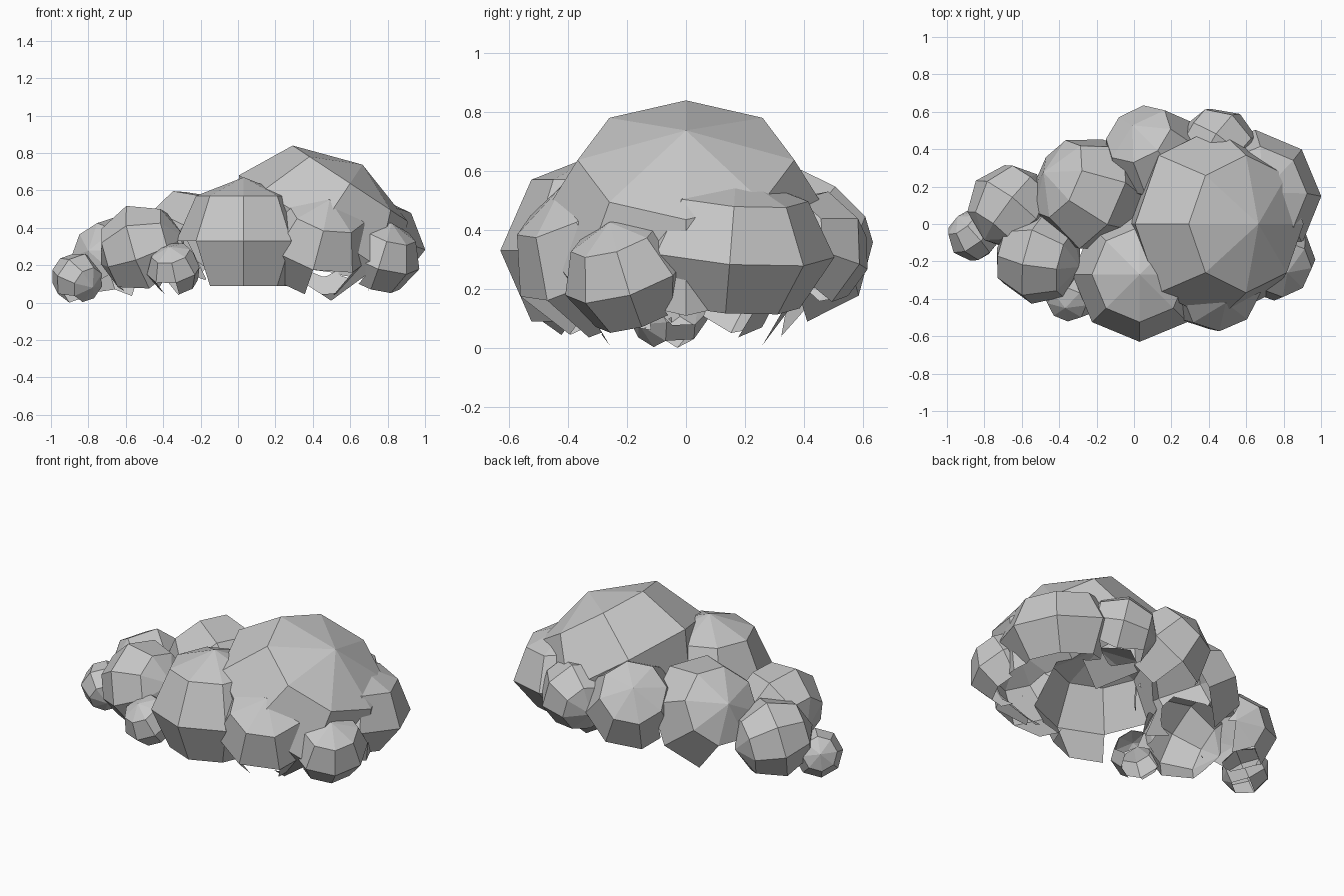
import bpy
import bmesh
from mathutils import Vector, Matrix

cube = bpy.data.objects.get("Cube")
if cube:
    bpy.data.objects.remove(cube, do_unlink=True)

# One matte grey for every lump
grey = bpy.data.materials.new("pale_grey")
grey.use_nodes = True
colour = (0.57, 0.57, 0.57, 1)
grey.diffuse_color = colour
grey.node_tree.nodes["Principled BSDF"].inputs["Base Color"].default_value = colour

solids = []


def lump(name, centre, radius, height, pole=(0, 0, 1)):
    """Coarse faceted ball, tilted to its pole."""
    bm = bmesh.new()
    bmesh.ops.create_uvsphere(bm, u_segments=8, v_segments=4, radius=1)
    turn = Vector((0, 0, 1)).rotation_difference(Vector(pole)).to_matrix().to_4x4()
    size = Matrix.Diagonal((radius, radius, height, 1))
    bm.transform(Matrix.Translation(centre) @ turn @ size)
    mesh = bpy.data.meshes.new(name)
    bm.to_mesh(mesh)
    bm.free()
    mesh.materials.append(grey)
    obj = bpy.data.objects.new(name + "_solid", mesh)
    obj.hide_render = True
    bpy.context.collection.objects.link(obj)
    solids.append(obj)


def is_underside(face):
    """Downward faces, and sloping ones hidden beneath the middle."""
    c = face.calc_center_median()
    beneath = (c.x / 0.72) ** 2 + (c.y / 0.38) ** 2 < 1
    return face.normal.z < (-0.2 if beneath else -0.75)


def outer_shell(solid, others):
    """Keep only the skin of a lump that lies outside all the others."""
    name = solid.name.removesuffix("_solid")
    planes = [(p.normal.copy(), p.center.copy()) for p in solid.data.polygons]
    shell = bpy.data.objects.new(name, solid.data.copy())
    bpy.context.collection.objects.link(shell)
    for other in others:
        cut = shell.modifiers.new("cut", "BOOLEAN")
        cut.operation = "DIFFERENCE"
        cut.solver = "EXACT"
        cut.object = other
    graph = bpy.context.evaluated_depsgraph_get()
    mesh = bpy.data.meshes.new_from_object(shell.evaluated_get(graph))
    shell.modifiers.clear()
    bm = bmesh.new()
    bm.from_mesh(mesh)
    bm.normal_update()

    def on_skin(face):
        c = face.calc_center_median()
        return any(n.dot(face.normal) > 0.99 and abs(n.dot(c - p)) < 0.001
                   for n, p in planes)

    waste = [f for f in bm.faces if not on_skin(f) or is_underside(f)]
    bmesh.ops.delete(bm, geom=waste, context="FACES")
    bm.to_mesh(mesh)
    bm.free()
    mesh.materials.clear()
    mesh.materials.append(grey)
    shell.data = mesh


# Main mass
lump("main_lump", (0.44, 0, 0.395), 0.52, 0.41, (0.55, 0, 0.835))
lump("front_lump", (0.03, -0.27, 0.33), 0.36, 0.34)
lump("left_lump", (0.65, 0.15, 0.335), 0.355, 0.26, (0.15, 0.08, 1))
lump("middle_back_lump", (-0.23, 0.16, 0.30), 0.32, 0.32, (-0.79, 0.36, 0.49))

# Lumps around the front and back edges
lump("front_left_lump", (0.42, -0.295, 0.31), 0.30, 0.28, (0.25, -0.45, 0.85))
lump("small_left_lump", (0.76, -0.20, 0.245), 0.22, 0.20, (0.3, -0.3, 0.9))
lump("back_lump", (0.10, 0.37, 0.335), 0.27, 0.27, (-0.4, 0.58, 0.7))
lump("small_back_lump", (0.45, 0.42, 0.33), 0.21, 0.21, (0.8, -0.5, 0.2))

# Tail that shrinks toward the right
lump("right_front_lump", (-0.51, -0.18, 0.28), 0.255, 0.24, (0.9, -0.2, 0.3))
lump("right_back_lump", (-0.66, 0.09, 0.23), 0.235, 0.23, (0.6, 0.75, -0.2))
lump("small_front_lump", (-0.34, -0.38, 0.18), 0.15, 0.14, (-0.2, -0.5, 0.85))
lump("tail_tip", (-0.86, -0.06, 0.13), 0.14, 0.14, (-0.5, 0.6, 0.3))

# Trim every lump against its neighbours, then drop the solids
bpy.context.view_layer.update()
for s in solids:
    outer_shell(s, [o for o in solids if o is not s])
for s in solids:
    bpy.data.objects.remove(s, do_unlink=True)
